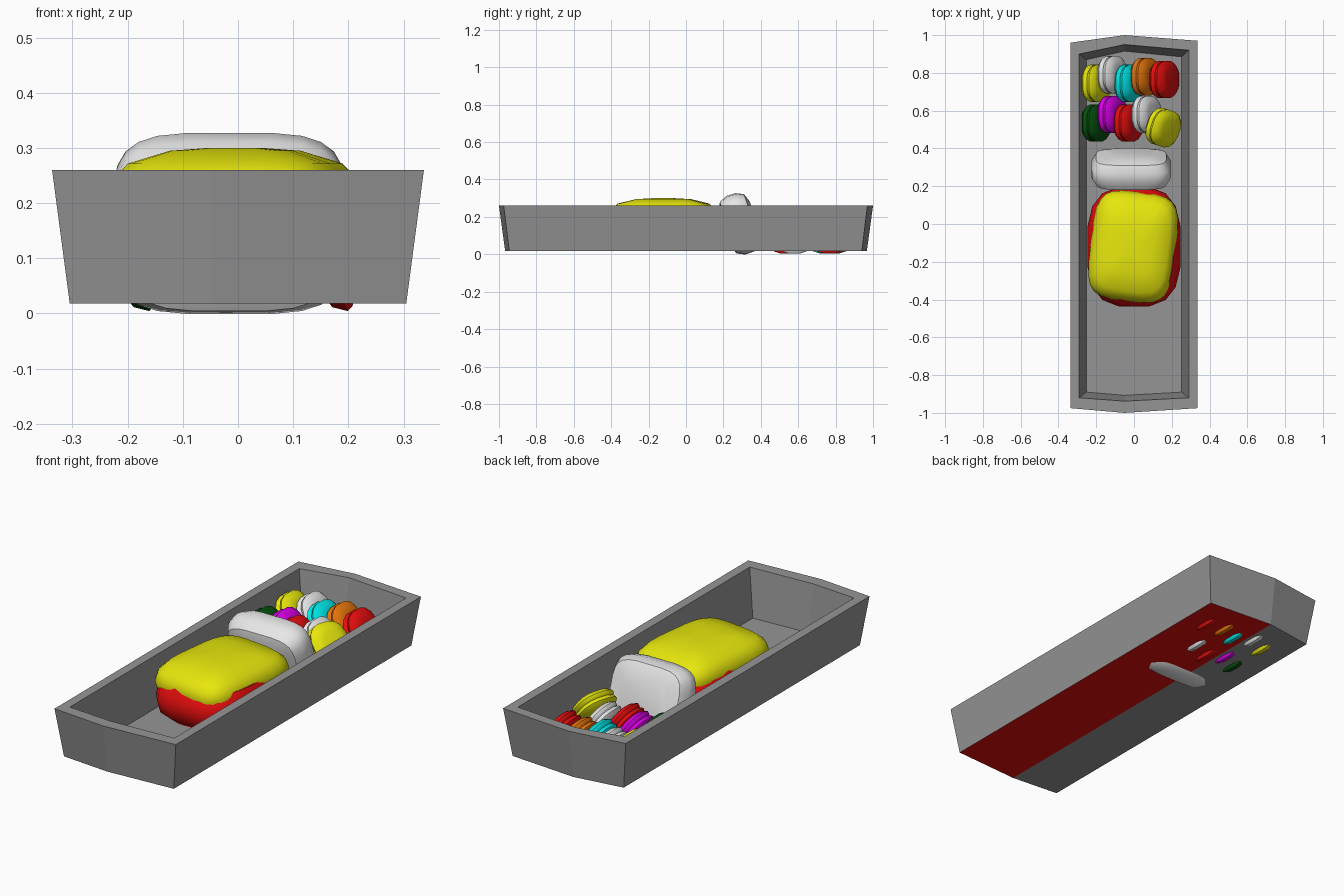
import bpy, bmesh
from math import cos, sin, pi, radians, copysign
from mathutils import Matrix, Euler, Vector

cube = bpy.data.objects.get("Cube")
if cube:
    bpy.data.objects.remove(cube, do_unlink=True)


def material(name, rgb):
    m = bpy.data.materials.new(name)
    m.use_nodes = True
    m.diffuse_color = (*rgb, 1)
    m.node_tree.nodes["Principled BSDF"].inputs["Base Color"].default_value = (*rgb, 1)
    return m


M = {n: material(n, c) for n, c in {
    "grey": (.3, .3, .3), "red": (.8, .004, .004), "yellow": (.8, .8, .004),
    "white": (.8, .8, .8), "cyan": (0, .8, .8), "orange": (.8, .18, .003),
    "magenta": (.7, 0, .8), "green": (.002, .08, .004)}.items()}


def finish(bm, name, mats):
    bmesh.ops.recalc_face_normals(bm, faces=bm.faces)
    mesh = bpy.data.meshes.new(name)
    bm.to_mesh(mesh)
    bm.free()
    for m in mats:
        mesh.materials.append(M[m])
    obj = bpy.data.objects.new(name, mesh)
    bpy.context.collection.objects.link(obj)
    return obj


def bridge(bm, a, b):
    n = len(a)
    for i in range(n):
        bm.faces.new((a[i], a[(i + 1) % n], b[(i + 1) % n], b[i]))


def puffy(name, color, size, profile, loc, rot=(0, 0, 0), power=.7, seg=16):
    """Rounded, squarish body lofted from (scale, height) rings."""
    bm = bmesh.new()
    rings = []
    for s, z in profile:
        ring = []
        for i in range(seg):
            a = 2 * pi * (i + .5) / seg
            x, y = (copysign(abs(f) ** power, f) for f in (cos(a), sin(a)))
            ring.append(bm.verts.new((size[0] * s * x, size[1] * s * y, size[2] * z)))
        rings.append(ring)
    for a, b in zip(rings, rings[1:]):
        bridge(bm, a, b)
    bm.faces.new(rings[0])
    bm.faces.new(rings[-1])
    turn = Euler([radians(r) for r in rot]).to_matrix().to_4x4()
    bm.transform(Matrix.Translation(Vector(loc)) @ turn)
    obj = finish(bm, name, [color])
    bpy.ops.object.select_all(action="DESELECT")
    obj.select_set(True)
    bpy.context.view_layer.objects.active = obj
    bpy.ops.object.shade_smooth_by_angle(angle=radians(40))
    return obj


# Open tray with slanted walls and slightly pointed ends
def tray_ring(bm, half, front, front_tip, back_left, back_tip, back_right, z):
    pts = [(-half, front), (-.05, front_tip), (half, front),
           (half, back_right), (-.05, back_tip), (-half, back_left)]
    return [bm.verts.new((x, y, z)) for x, y in pts]


bm = bmesh.new()
under = tray_ring(bm, .305, -.945, -.967, .93, .967, .94, .018)
outer = tray_ring(bm, .337, -.975, -1, .96, 1, .97, .26)
inner = tray_ring(bm, .29, -.92, -.938, .9, .95, .92, .26)
floor = tray_ring(bm, .252, -.89, -.907, .87, .915, .885, .025)
for a, b in ((under, outer), (outer, inner), (inner, floor)):
    bridge(bm, a, b)
for ring in (floor, under):
    bm.faces.new((ring[0], ring[1], ring[4], ring[5]))
    right = bm.faces.new(ring[1:5])
right.material_index = 1    # one half of the underside is red
finish(bm, "tray", ["grey", "red"])

# Main dish: red filling under a domed yellow cover
puffy("filling", "red", (.25, .32, .1), [(.8, -1), (.95, -.6), (1, 0), (.97, .5), (.85, 1)],
      (0, -.12, .125), power=.68)
puffy("cover", "yellow", (.225, .29, .075),
      [(.85, -1), (.97, -.8), (1, -.35), (.95, .2), (.82, .62), (.5, .93), (.2, 1)],
      (-.005, -.12, .225), (0, 0, -7), power=.48, seg=24)

# White cushion leaning against the dish
puffy("cushion", "white", (.212, .165, .085),
      [(.6, -1), (.88, -.8), (1, -.3), (1, .3), (.88, .8), (.6, 1)],
      (-.015, .29, .163), (-72, 0, 0), power=.5, seg=24)

# Two rows of leaning sandwich cakes
CAKE = [(.5, -1), (.82, -.85), (1, -.4), (.97, -.15), (.9, 0), (.97, .15), (1, .4), (.82, .85), (.5, 1)]
ROWS = {"back": [("yellow", -.2, .745), ("white", -.115, .79), ("cyan", -.025, .745),
                 ("orange", .06, .78), ("red", .16, .765)],
        "front": [("green", -.2, .535), ("magenta", -.115, .58), ("red", -.03, .535),
                  ("white", .065, .58)]}
for row, cakes in ROWS.items():
    for i, (color, x, y) in enumerate(cakes):
        puffy(f"{row}_cake_{i + 1}", color, (.112, .1, .046), CAKE, (x, y, .109), (0, 60, 0), power=.75)
puffy("front_cake_5", "yellow", (.112, .1, .046), CAKE, (.155, .51, .14), (0, 50, -18), power=.75)
